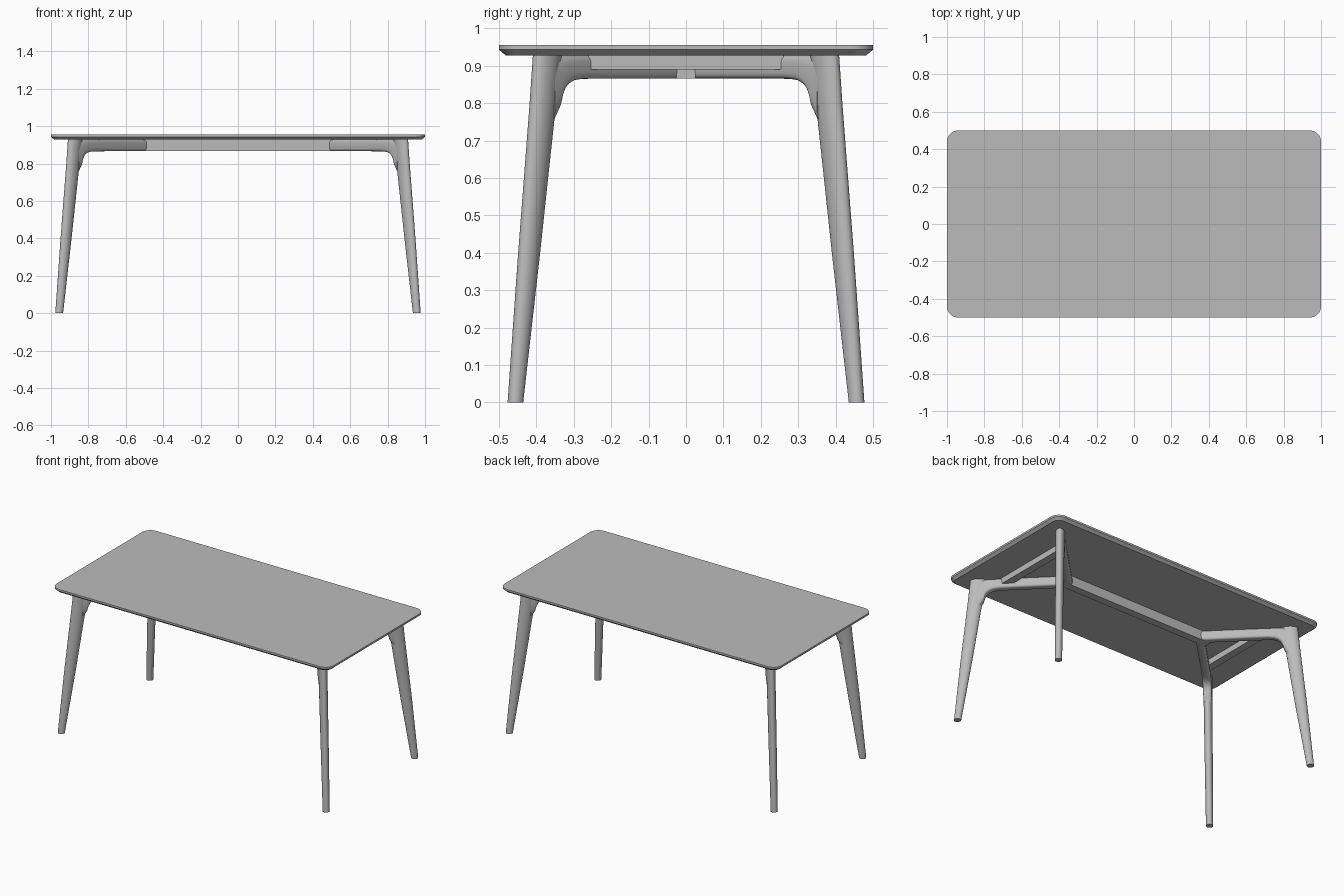
import bpy, bmesh
from math import cos, sin, pi, radians, sqrt
from mathutils import Vector

if "Cube" in bpy.data.objects:
    bpy.data.objects.remove(bpy.data.objects["Cube"], do_unlink=True)

grey = bpy.data.materials.new("plain grey")
grey.use_nodes = True
colour = (0.5, 0.5, 0.5, 1)
grey.diffuse_color = colour
grey.node_tree.nodes["Principled BSDF"].inputs["Base Color"].default_value = colour

UNDER = 0.928   # underside of the top
SOFFIT = 0.866  # underside of the frame


def loft(bm, rings):
    """Skin a closed solid through rings of equal point count."""
    loops = [[bm.verts.new(p) for p in ring] for ring in rings]
    n = len(loops[0])
    for a, b in zip(loops, loops[1:]):
        for i in range(n):
            j = (i + 1) % n
            bm.faces.new((a[i], a[j], b[j], b[i]))
    bm.faces.new(loops[0][::-1])
    bm.faces.new(loops[-1])


def finish(name, bm, mirror=(False, False)):
    bmesh.ops.recalc_face_normals(bm, faces=bm.faces)
    mesh = bpy.data.meshes.new(name)
    bm.to_mesh(mesh)
    bm.free()
    mesh.materials.append(grey)
    obj = bpy.data.objects.new(name, mesh)
    bpy.context.collection.objects.link(obj)
    bpy.ops.object.select_all(action="DESELECT")
    obj.select_set(True)
    bpy.context.view_layer.objects.active = obj
    bpy.ops.object.shade_smooth_by_angle(angle=radians(35))
    if any(mirror):
        mod = obj.modifiers.new("mirror", "MIRROR")
        mod.use_axis = (*mirror, False)
        mod.use_mirror_merge = False
    return obj


def box(name, low, high, mirror=(False, False)):
    bm = bmesh.new()
    (x0, y0, z0), (x1, y1, z1) = low, high
    loft(bm, [[(x0, y0, z), (x1, y0, z), (x1, y1, z), (x0, y1, z)] for z in (z0, z1)])
    return finish(name, bm, mirror)


# Table top: rounded rectangle with a bevelled underside
def outline(inset, z, radius=0.06, steps=8):
    cx, cy, r = 1 - radius, 0.5 - radius, radius - inset
    points = []
    for k, (sx, sy) in enumerate(((1, 1), (-1, 1), (-1, -1), (1, -1))):
        for i in range(steps + 1):
            a = (k + i / steps) * pi / 2
            points.append((sx * cx + r * cos(a), sy * cy + r * sin(a), z))
    return points


bm = bmesh.new()
loft(bm, [outline(0.018, UNDER), outline(0, 0.943), outline(0, 0.955)])
finish("table_top", bm)

# Each leg lies in a vertical diagonal plane that starts at the beam end
ORIGIN = Vector((0.5, 0, 0))
ALONG = Vector((1, 1, 0)) / sqrt(2)
ACROSS = Vector((-1, 1, 0)) / sqrt(2)
UP = Vector((0, 0, 1))


def oval(s, z, axis, half_long, half_wide, power, count=28):
    centre = ORIGIN + ALONG * s + UP * z
    ring = []
    for i in range(count):
        a = 2 * pi * i / count
        c, d = cos(a), sin(a)
        u = abs(c) ** (2 / power) * (1 if c > 0 else -1)
        v = abs(d) ** (2 / power) * (1 if d > 0 else -1)
        ring.append(centre + axis * (half_long * u) + ACROSS * (half_wide * v))
    return ring


bm = bmesh.new()
# Tapered upright: distance along the diagonal, height, half depth, half width
upright = ((0.645, 0, 0.021, 0.021), (0.593, 0.4, 0.0345, 0.0235),
           (0.541, 0.8, 0.0435, 0.0255), (0.524, UNDER, 0.048, 0.027))
loft(bm, [oval(s, z, ALONG, a, b, 2) for s, z, a, b in upright])

# Arm with a flared fillet into the upright: distance, underside height
arm = ((0, SOFFIT), (0.3, SOFFIT), (0.4, 0.865), (0.435, 0.861), (0.458, 0.851),
       (0.474, 0.836), (0.485, 0.815), (0.493, 0.785), (0.52, 0.74))
loft(bm, [oval(s, (UNDER + z) / 2, UP, (UNDER - z) / 2, 0.0255, 4 - 3 * max(0, s - 0.3))
          for s, z in arm])
finish("legs", bm, (True, True))

# Central beam and the two cross bars
box("centre_beam", (-0.56, -0.025, SOFFIT), (0.56, 0.025, UNDER))
box("cross_bars", (0.74, -0.26, 0.89), (0.79, 0.26, UNDER), (True, False))
